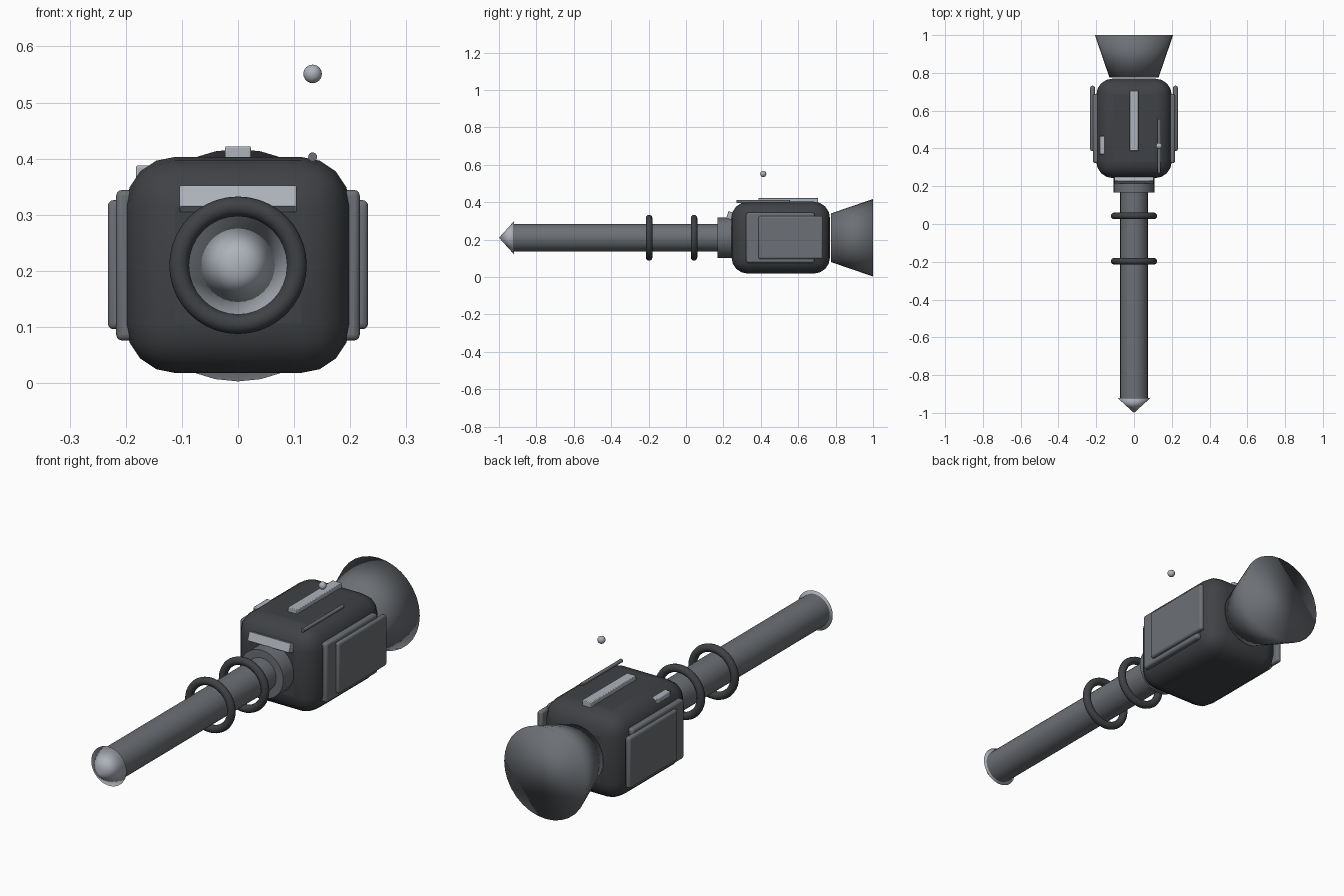
import bpy
from math import pi, radians

if "Cube" in bpy.data.objects:
    bpy.data.objects.remove(bpy.data.objects["Cube"])

CZ = 0.21  # height of the main axis


def material(name, v):
    m = bpy.data.materials.new(name)
    m.diffuse_color = (v, v * 1.07, v * 1.18, 1)
    m.use_nodes = True
    m.node_tree.nodes["Principled BSDF"].inputs["Base Color"].default_value = m.diffuse_color
    return m


DARK, MID, LIGHT = material("dark", 0.05), material("mid", 0.15), material("light", 0.42)


def finish(name, mat, angle=None):
    ob = bpy.context.object
    ob.name = name
    ob.data.materials.append(mat)
    if angle is None:
        bpy.ops.object.shade_smooth()
    else:
        bpy.ops.object.shade_smooth_by_angle(angle=radians(angle))
    return ob


def box(name, mat, x, y, z, bevel, segments=2, tilt=0):
    """Bevelled box from (min, max) pairs."""
    bpy.ops.mesh.primitive_cube_add(size=1, location=[(a + b) / 2 for a, b in (x, y, z)])
    ob = bpy.context.object
    ob.scale = [b - a for a, b in (x, y, z)]
    bpy.ops.object.transform_apply(location=False, rotation=False)
    ob.rotation_euler.x = tilt
    finish(name, mat, 40)
    mod = ob.modifiers.new("bevel", "BEVEL")
    mod.width, mod.segments = bevel, segments
    return ob


def cone(name, mat, y0, y1, r0, r1, x=0, z=CZ, sides=32, angle=None):
    """Cone or cylinder along y: radius r0 at y0 (front) to r1 at y1 (back)."""
    bpy.ops.mesh.primitive_cone_add(vertices=sides, radius1=r1, radius2=r0, depth=y1 - y0,
                                    location=(x, (y0 + y1) / 2, z), rotation=(pi / 2, 0, 0))
    return finish(name, mat, angle)


# main housing and rear bell
box("housing", DARK, (-0.2, 0.2), (0.243, 0.77), (0.018, 0.403), 0.088, 4)
cone("rear_bell", MID, 0.775, 1.0, 0.13, 0.207)

# barrel, collar and pointed tip
cone("barrel", MID, -0.925, 0.26, 0.073, 0.073, angle=40)
cone("collar", MID, 0.168, 0.26, 0.108, 0.108, angle=40)
cone("tip", LIGHT, -1.0, -0.92, 0, 0.088)

# rings around the barrel
for i, y in enumerate((-0.197, 0.043)):
    bpy.ops.mesh.primitive_torus_add(major_radius=0.105, minor_radius=0.0175, major_segments=40,
                                     minor_segments=12, location=(0, y, CZ), rotation=(pi / 2, 0, 0))
    finish(f"barrel_ring_{i + 1}", DARK)

# layered side panels
for side, s in (("left", -1), ("right", 1)):
    for part, x, y, z in (("inner", (0.185, 0.217), (0.322, 0.687), (0.076, 0.344)),
                          ("outer", (0.207, 0.232), (0.387, 0.732), (0.096, 0.326))):
        box(f"{side}_{part}_panel", MID, sorted(s * v for v in x), y, z, 0.01, 3)

# top and front details
box("top_rail", LIGHT, (-0.023, 0.023), (0.387, 0.707), (0.39, 0.422), 0.003)
box("front_bar", LIGHT, (-0.104, 0.104), (0.22, 0.26), (0.307, 0.347), 0.002, 2, radians(-20))
box("side_button", LIGHT, (-0.182, -0.145), (0.369, 0.466), (0.345, 0.388), 0.004)

# thin rod and the small ball above it
cone("rod", MID, 0.27, 0.555, 0.008, 0.008, x=0.133, z=0.403, sides=16, angle=40)
bpy.ops.mesh.primitive_uv_sphere_add(segments=24, ring_count=12, radius=0.0165, location=(0.133, 0.413, 0.551))
finish("ball", LIGHT)
